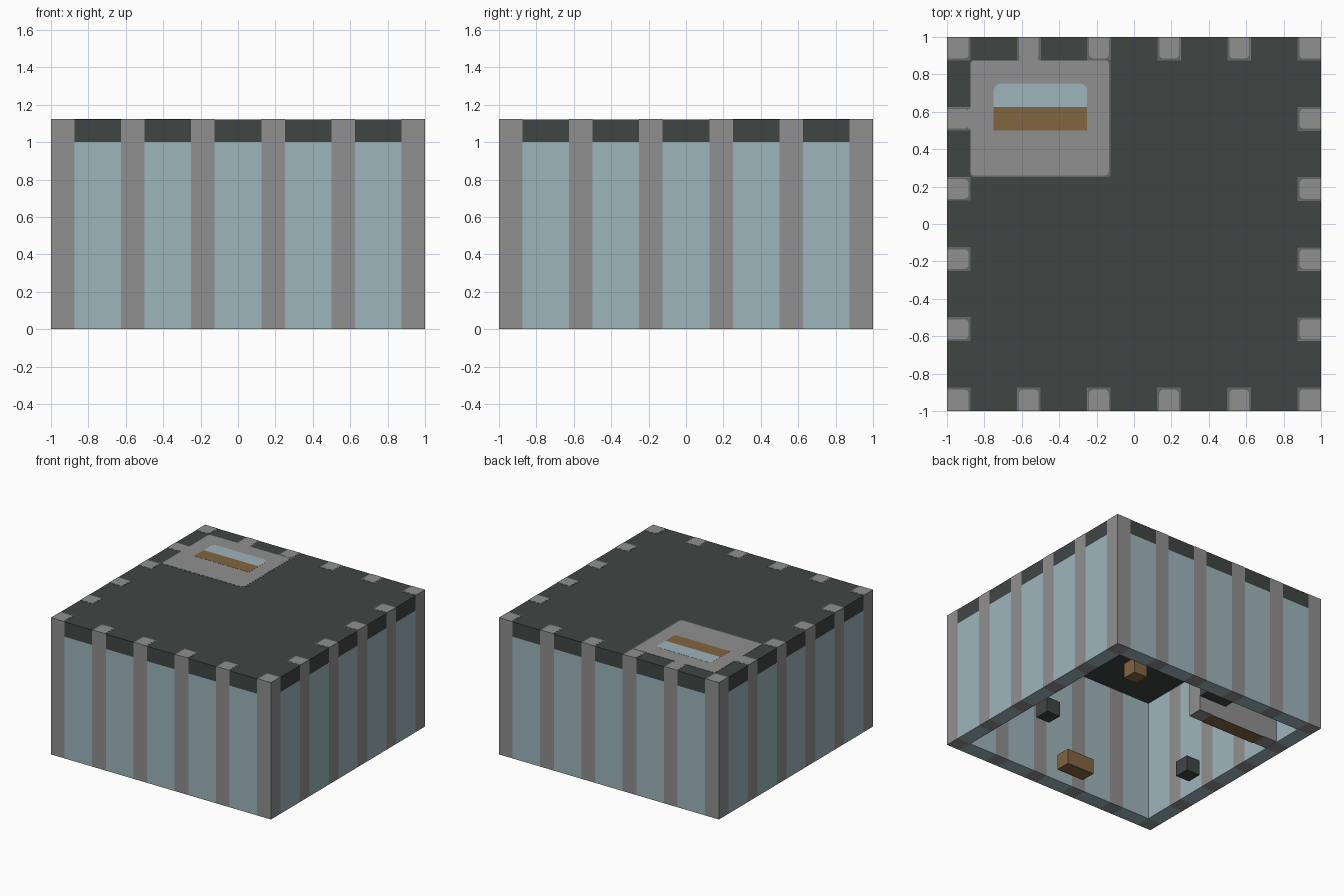
import bpy, bmesh, math
from mathutils import Matrix

if "Cube" in bpy.data.objects:
    bpy.data.objects.remove(bpy.data.objects["Cube"], do_unlink=True)


def material(name, *rgb):
    m = bpy.data.materials.new(name)
    m.use_nodes = True
    m.diffuse_color = (*rgb, 1)
    m.node_tree.nodes["Principled BSDF"].inputs["Base Color"].default_value = (*rgb, 1)
    return m


stone = material("grey stone", .275, .277, .275)
glass = material("pale blue glass", .337, .462, .503)
slate = material("dark slate", .051, .061, .06)
edging = material("mid grey edging", .13, .14, .137)
wood = material("brown wood", .223, .133, .05)

U = 1 / 8          # module
TOP = 1.122        # roof surface, plates lie on it
STEP = .001


def block(name, mat, x, y, z, turn=0, radius=0, rounded=lambda p: True):
    """Box from ranges, optionally with rounded upright edges, turned about the centre."""
    bm = bmesh.new()
    bmesh.ops.create_cube(bm, size=1)
    for v in bm.verts:
        for i, (low, high) in enumerate((x, y, z)):
            v.co[i] = high if v.co[i] > 0 else low
    if radius:
        upright = [e for e in bm.edges
                   if abs(e.verts[0].co.z - e.verts[1].co.z) > STEP / 2
                   and rounded(e.verts[0].co)]
        bmesh.ops.bevel(bm, geom=upright, offset=radius, segments=3,
                        profile=.5, affect='EDGES')
    bmesh.ops.rotate(bm, verts=bm.verts, matrix=Matrix.Rotation(turn, 3, 'Z'))
    mesh = bpy.data.meshes.new(name)
    bm.to_mesh(mesh)
    bm.free()
    mesh.materials.append(mat)
    ob = bpy.data.objects.new(name, mesh)
    bpy.context.collection.objects.link(ob)
    return ob


# Four identical walls: pillars with glass panels and dark roof edging between
for side in range(4):
    turn = side * math.pi / 2
    depth = (-1, -1 + U)
    for i in range(5):
        left = -1 + i * 3 * U
        right = left + U
        block("pillar", stone, (left, right), depth, (0, TOP), turn)
        block("glass_panel", glass, (right, right + 2 * U), depth, (0, 1), turn)
        block("roof_edge", slate, (right, right + 2 * U), depth, (1, TOP), turn)
        # Pillar cap with a thin edging on its inner sides
        gap = .01
        start = left if i == 0 else left + gap
        block("cap_edging", edging, (left + .002, right), (-.998, -1 + U),
              (TOP, TOP + STEP), turn)
        block("pillar_cap", stone, (start, right - gap), (-1, -1 + U - gap),
              (TOP, TOP + 2 * STEP), turn, .02, lambda p: p.y > -.95 and p.x > -.95)

# Roof deck between the walls
inner = 1 - U
block("roof_deck", slate, (-inner, inner), (-inner, inner), (1, TOP))

# Stone hatch area on the roof, with a glass strip and a wooden strip
block("hatch_edging", edging, (-7 * U, -U), (2 * U, 7 * U),
      (TOP, TOP + STEP), radius=.02)
block("hatch_stone", stone, (-7 * U, -U - .01), (2 * U + .01, 7 * U),
      (TOP, TOP + 2 * STEP), radius=.02)
for x in (-5 * U, ):
    block("hatch_link_side", stone, (-7 * U - .012, -7 * U + .02),
          (4 * U + .01, 5 * U - .01), (TOP, TOP + 2 * STEP))
    block("hatch_link_back", stone, (x + .01, x + U - .01),
          (7 * U - .02, 7 * U + .012), (TOP, TOP + 2 * STEP))
block("hatch_glass", glass, (-6 * U, -2 * U), (5 * U, 6 * U),
      (TOP, TOP + 3 * STEP), radius=.035, rounded=lambda p: p.y > 5.5 * U)
block("hatch_wood", wood, (-6 * U, -2 * U), (4 * U, 5 * U), (TOP, TOP + 3 * STEP))

# Stone partition inside, below the hatch, with a wooden sill
block("partition", stone, (-7 * U, -U), (4 * U, 5 * U), (.005, 1))
block("partition_sill", wood, (-6 * U, -2 * U), (4 * U, 5 * U), (0, .005))
block("partition_shelf", slate, (-3 * U, -U), (5 * U, 6 * U), (U, 2 * U))

# Small furniture on the ground
block("bench", wood, (-U, U), (-6 * U, -5 * U), (0, U))
block("wooden_stool", wood, (4 * U, 5 * U), (5 * U, 6 * U), (0, U))
for name, x in (("left_stool", 5 * U), ("right_stool", -6 * U)):
    block(name, slate, (x, x + U), (-2 * U, -U), (0, U))
